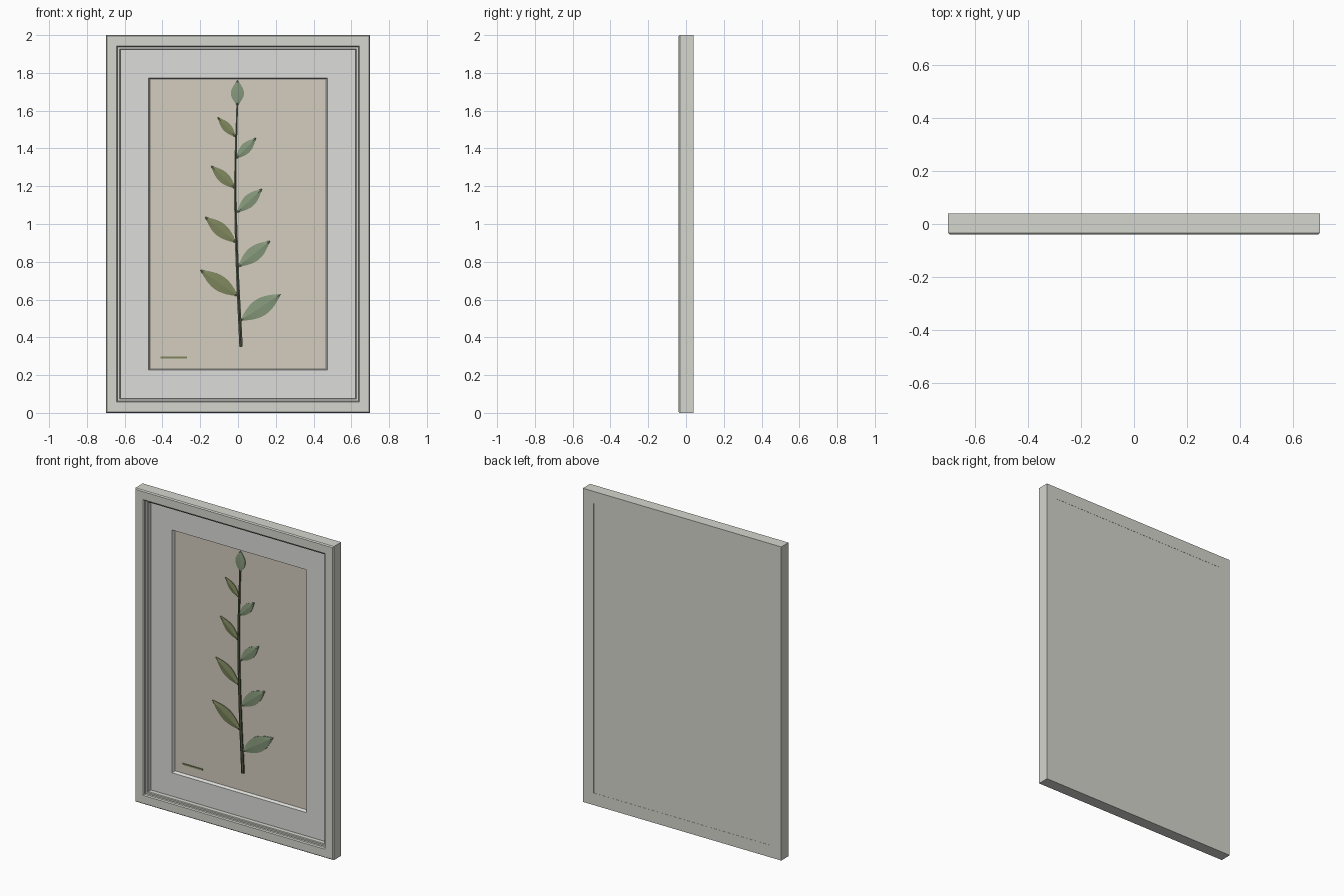
import bpy, bmesh, math
from mathutils import Vector

if "Cube" in bpy.data.objects:
    bpy.data.objects.remove(bpy.data.objects["Cube"])

W, H = 0.70, 2.0  # half width, full height


def material(name, rgb):
    m = bpy.data.materials.new(name)
    m.diffuse_color = (*rgb, 1)
    m.use_nodes = True
    m.node_tree.nodes["Principled BSDF"].inputs["Base Color"].default_value = m.diffuse_color
    return m


FRAME = material("painted_wood", (0.66, 0.67, 0.61))
MAT = material("mat_card", (0.72, 0.73, 0.70))
PAPER = material("paper", (0.66, 0.61, 0.52))
STEM = material("stem_brown_green", (0.09, 0.10, 0.06))
LEAF_A = material("leaf_sage", (0.24, 0.32, 0.20))
LEAF_B = material("leaf_olive", (0.21, 0.24, 0.11))


def finish(name, bm, mat):
    bmesh.ops.recalc_face_normals(bm, faces=bm.faces)
    me = bpy.data.meshes.new(name)
    bm.to_mesh(me)
    bm.free()
    me.materials.append(mat)
    ob = bpy.data.objects.new(name, me)
    bpy.context.collection.objects.link(ob)
    return ob


def mitred_ring(name, profile, mat):
    """Sweep a closed (inset, y) profile around the rectangle."""
    bm = bmesh.new()
    loops = []
    for sx, top in ((-1, 0), (1, 0), (1, 1), (-1, 1)):
        loops.append([bm.verts.new((sx * (W - i), y, H - i if top else i))
                      for i, y in profile])
    n = len(profile)
    for c in range(4):
        a, b = loops[c], loops[(c + 1) % 4]
        for k in range(n):
            j = (k + 1) % n
            bm.faces.new((a[k], a[j], b[j], b[k]))
    return finish(name, bm, mat)


def box(name, x0, x1, y0, y1, z0, z1, mat):
    bm = bmesh.new()
    bmesh.ops.create_cube(bm, size=1)
    for v in bm.verts:
        v.co = ((x0 + x1) / 2 + v.co.x * (x1 - x0),
                (y0 + y1) / 2 + v.co.y * (y1 - y0),
                (z0 + z1) / 2 + v.co.z * (z1 - z0))
    return finish(name, bm, mat)


def leaf(name, base, tip, ratio, mat, steps=12):
    """Pointed lens with a slightly raised midrib."""
    b, t = Vector((base[0], 0, base[1])), Vector((tip[0], 0, tip[1]))
    d = t - b
    side = Vector((-d.z, 0, d.x)) * ratio / 2
    back, edge, rib = 0.0325, 0.027, 0.023
    bm = bmesh.new()
    rows = []
    for i in range(steps + 1):
        u = i / steps
        c = b + d * u
        s = side * max(math.sin(math.pi * u), 0.015)
        rows.append([bm.verts.new(p + Vector((0, y, 0))) for p, y in (
            (c - s, back), (c - s, edge), (c, rib), (c + s, edge), (c + s, back))])
    for r, q in zip(rows, rows[1:]):
        for k in range(5):
            j = (k + 1) % 5
            bm.faces.new((r[k], r[j], q[j], q[k]))
    bm.faces.new(rows[0])
    bm.faces.new(rows[-1])
    return finish(name, bm, mat)


# Frame moulding: chamfered outer edge, flat face, stepped sight lip
mitred_ring("frame", [
    (0, 0.04), (0, -0.033), (0.006, -0.04), (0.057, -0.04),
    (0.063, -0.034), (0.063, -0.02), (0.073, -0.02), (0.077, -0.016),
    (0.077, 0.04)], FRAME)

# Mat board with bevelled window
mitred_ring("mat_board", [
    (0.07, 0.012), (0.226, 0.012), (0.234, 0.032), (0.07, 0.032)], MAT)

# Art paper and backing panel
box("art_paper", -0.60, 0.60, 0.031, 0.034, 0.10, 1.90, PAPER)
box("backing_panel", -0.625, 0.625, 0.034, 0.039, 0.075, 1.925, FRAME)

# Tapered, gently bowed stem
curve = bpy.data.curves.new("stem", "CURVE")
curve.dimensions = "3D"
curve.bevel_depth = 0.01
curve.bevel_resolution = 1
curve.resolution_u = 6
curve.use_fill_caps = True
points = [(0.016, 0.35, 1.05), (-0.005, 0.80, 0.9),
          (-0.014, 1.23, 0.75), (-0.004, 1.64, 0.5)]
spline = curve.splines.new("BEZIER")
spline.bezier_points.add(len(points) - 1)
for p, (x, z, r) in zip(spline.bezier_points, points):
    p.co = (x, 0.027, z)
    p.radius = r
    p.handle_left_type = p.handle_right_type = "AUTO"
curve.materials.append(STEM)
stem = bpy.data.objects.new("stem", curve)
bpy.context.collection.objects.link(stem)
bpy.context.view_layer.objects.active = stem
stem.select_set(True)
bpy.ops.object.convert(target="MESH")
bpy.ops.object.shade_smooth_by_angle()

# Alternating leaves, getting smaller upwards
right = [((0.01, 0.487), (0.228, 0.63)), ((0.0, 0.773), (0.17, 0.911)),
         ((-0.006, 1.06), (0.127, 1.186)), ((-0.012, 1.345), (0.095, 1.456))]
left = [((0.003, 0.617), (-0.20, 0.757)), ((-0.008, 0.90), (-0.175, 1.038)),
        ((-0.012, 1.186), (-0.143, 1.308)), ((-0.011, 1.46), (-0.108, 1.565))]
for i, (b, t) in enumerate(right, 1):
    leaf(f"right_leaf_{i}", b, t, 0.36, LEAF_A)
for i, (b, t) in enumerate(left, 1):
    leaf(f"left_leaf_{i}", b, t, 0.33, LEAF_B)
leaf("tip_leaf", (-0.003, 1.626), (-0.003, 1.76), 0.52, LEAF_A)

# Small pencil dash in the lower corner
box("corner_dash", -0.41, -0.27, 0.027, 0.032, 0.288, 0.298, LEAF_B)
